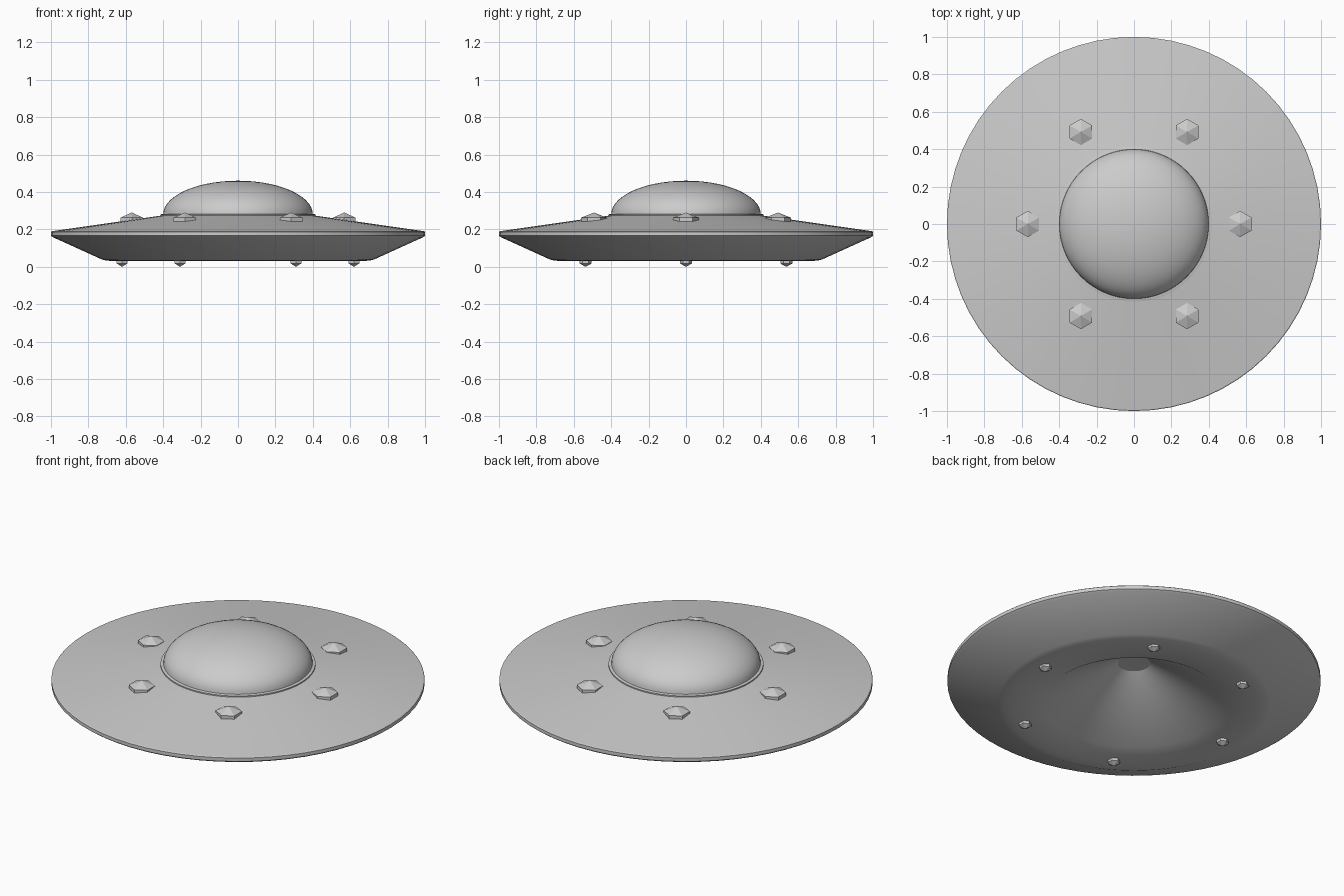
import bpy, bmesh
from math import sin, cos, pi, radians

if "Cube" in bpy.data.objects:
    bpy.data.objects.remove(bpy.data.objects["Cube"])

SEG = 64


def finish(bm, name, smooth_angle=None):
    bmesh.ops.recalc_face_normals(bm, faces=bm.faces)
    me = bpy.data.meshes.new(name)
    bm.to_mesh(me)
    bm.free()
    ob = bpy.data.objects.new(name, me)
    bpy.context.collection.objects.link(ob)
    if smooth_angle:
        bpy.ops.object.select_all(action='DESELECT')
        ob.select_set(True)
        bpy.context.view_layer.objects.active = ob
        bpy.ops.object.shade_smooth_by_angle(angle=radians(smooth_angle))
    return ob


def lathe(name, profile, smooth_angle):
    """Revolve (radius, z) points around the z axis; radius 0 makes a pole."""
    bm = bmesh.new()
    rings = []
    for r, z in profile:
        if r == 0:
            rings.append([bm.verts.new((0, 0, z))] * SEG)
        else:
            rings.append([bm.verts.new((r * cos(2 * pi * i / SEG), r * sin(2 * pi * i / SEG), z))
                          for i in range(SEG)])
    for a, b in zip(rings, rings[1:]):
        for i in range(SEG):
            j = (i + 1) % SEG
            quad = list(dict.fromkeys((a[i], a[j], b[j], b[i])))
            bm.faces.new(quad)
    return finish(bm, name, smooth_angle)


def lamp(name, x, y, z, radius, height):
    """Six-sided faceted bulb with a corner pointing along y."""
    bm = bmesh.new()
    bmesh.ops.create_uvsphere(bm, u_segments=6, v_segments=3, radius=1)
    for v in bm.verts:
        px, py, pz = v.co
        a = pi / 6 if abs(max((w.co.x for w in bm.verts))) > 0 else 0
        v.co = (px, py, pz)
    # turn so that two corners lie on the y axis
    ring = [v for v in bm.verts if abs(v.co.z) < 0.9]
    if not any(abs(v.co.x) < 1e-3 for v in ring):
        for v in ring:
            v.co.x, v.co.y = v.co.y, -v.co.x
    for v in bm.verts:
        v.co = (x + v.co.x * radius, y + v.co.y * radius, z + v.co.z * height)
    return finish(bm, name)


# Saucer hull: top deck, thin rim, rounded underside and recessed centre cone
lathe("hull", [(0, 0.283), (0.405, 0.283), (0.415, 0.28), (0.415, 0.273),
               (0.995, 0.19), (1.0, 0.186), (1.0, 0.166), (0.988, 0.157),
               (0.73, 0.04), (0.705, 0.033), (0.66, 0.03), (0.48, 0.04),
               (0.075, 0.29), (0, 0.29)], 30)

# Cockpit dome: flattened half ellipsoid
N = 14
lathe("dome", [(0.4 * cos(t * pi / 2 / N) if t < N else 0,
                0.28 + 0.18 * sin(t * pi / 2 / N)) for t in range(N + 1)], 40)

# Six lamps on the deck and six smaller ones underneath
for k in range(6):
    c, s = cos(k * pi / 3), sin(k * pi / 3)
    lamp(f"deck_lamp_{k + 1}", 0.568 * c, 0.568 * s, 0.234, 0.081, 0.056)
    lamp(f"under_lamp_{k + 1}", 0.62 * c, 0.62 * s, 0.035, 0.038, 0.035)
